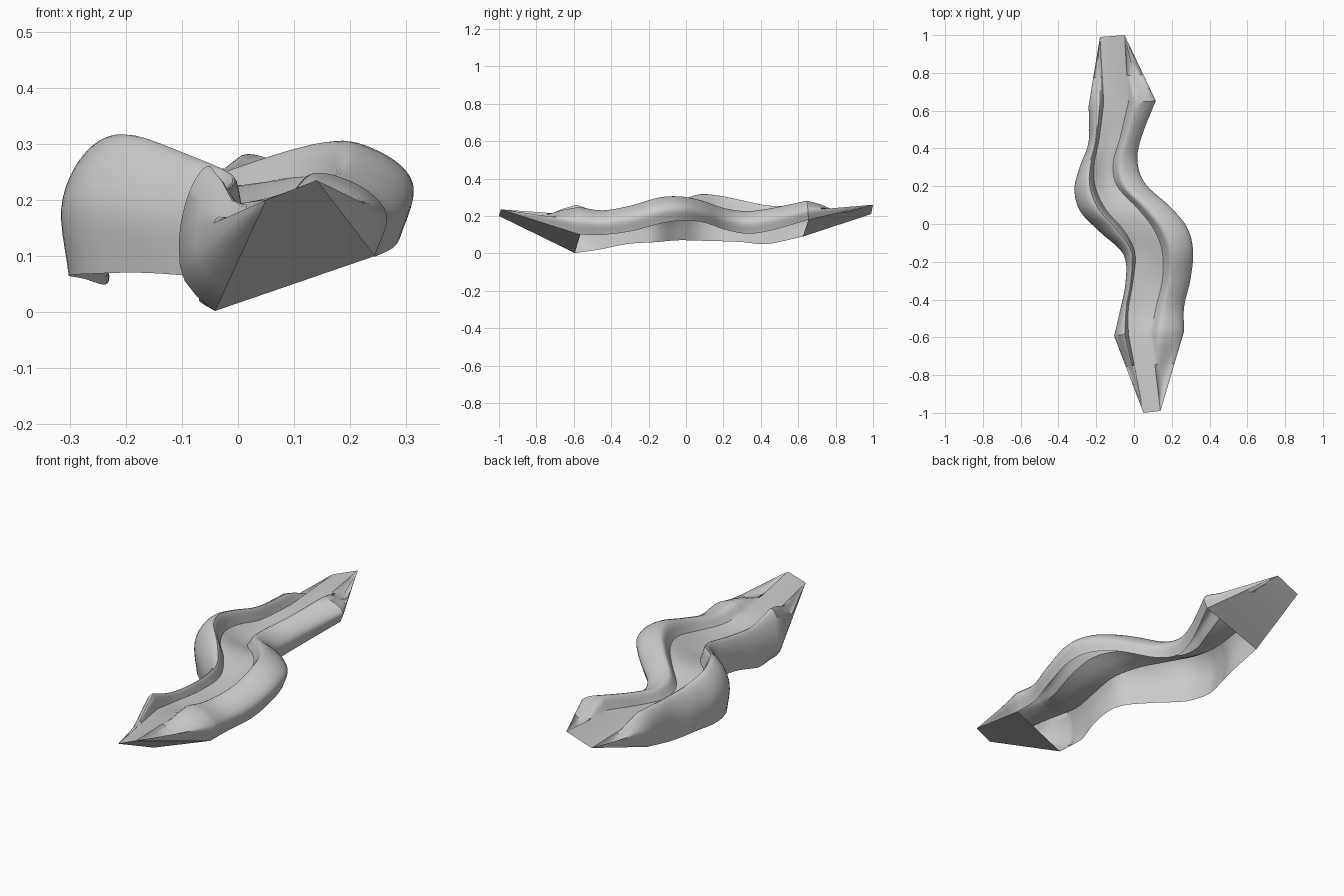
import bpy, bmesh, math
from mathutils import Vector

if "Cube" in bpy.data.objects:
    bpy.data.objects.remove(bpy.data.objects["Cube"])

# Stations along the winding body:
# y, x: left side, left crease, right crease, right side,
#    z: left bottom, left crest, left crease, right crease, right crest, right bottom
KEYS = [
    (-0.58, -0.105, -0.03, 0.09, 0.265, 0.002, 0.26, 0.19, 0.205, 0.248, 0.10),
    (-0.45, -0.075, -0.03, 0.115, 0.265, 0.02, 0.22, 0.175, 0.19, 0.23, 0.10),
    (-0.30, -0.045, -0.005, 0.15, 0.30, 0.05, 0.22, 0.175, 0.205, 0.255, 0.12),
    (-0.15, -0.055, 0.005, 0.15, 0.312, 0.06, 0.245, 0.19, 0.235, 0.297, 0.16),
    (-0.03, -0.18, -0.055, 0.105, 0.28, 0.07, 0.28, 0.215, 0.24, 0.302, 0.175),
    (0.08, -0.285, -0.15, 0.02, 0.19, 0.068, 0.315, 0.235, 0.225, 0.28, 0.165),
    (0.20, -0.315, -0.205, -0.09, 0.06, 0.065, 0.305, 0.23, 0.19, 0.24, 0.125),
    (0.32, -0.285, -0.21, -0.11, 0.018, 0.06, 0.28, 0.215, 0.18, 0.225, 0.105),
    (0.45, -0.24, -0.185, -0.075, 0.04, 0.05, 0.255, 0.195, 0.19, 0.24, 0.125),
    (0.64, -0.24, -0.16, -0.03, 0.115, 0.09, 0.25, 0.20, 0.225, 0.28, 0.18),
]
STEPS = 5
SIDE = 4 * STEPS          # profile index of the left crease


def smooth(points, steps):
    """Catmull-Rom curve through tuples of any length."""
    pts = [tuple(2 * a - b for a, b in zip(points[0], points[1]))] + list(points)
    pts.append(tuple(2 * a - b for a, b in zip(points[-1], points[-2])))
    out = []
    for i in range(1, len(pts) - 2):
        for s in range(steps):
            t = s / steps
            out.append(tuple(
                0.5 * (2 * b + (c - a) * t + (2 * a - 5 * b + 4 * c - d) * t * t
                       + (3 * b - a - 3 * c + d) * t ** 3)
                for a, b, c, d in zip(*pts[i - 1:i + 3])))
    return out + [tuple(points[-1])]


def bank(side, crease, z_bottom, z_crest, z_crease):
    """Bank profile in (x, z), from the open bottom up to the crease."""
    w = side - crease
    h = z_crest - z_bottom
    return smooth([(side - 0.12 * w, z_bottom),
                   (side, z_bottom + 0.5 * h),
                   (side - 0.28 * w, z_bottom + 0.85 * h),
                   (crease + 0.26 * w, z_crest),
                   (crease, z_crease)], STEPS)


def section(key):
    y, lo, lc, rc, ro, lbz, lpz, lcz, rcz, rpz, rbz = key
    left = bank(lo, lc, lbz, lpz, lcz)
    right = bank(ro, rc, rbz, rpz, rcz)
    middle = ((lc + rc) / 2, (lcz + rcz) / 2 - 0.008)
    floor = smooth([(lc, lcz), middle, (rc, rcz)], 3)[1:-1]
    row = left + floor + right[::-1]
    n = len(row) - 1
    return [Vector((x, y + 0.03 * (i / n - 0.5), z)) for i, (x, z) in enumerate(row)]


def tip(a, b):
    """End row: banks collapse onto the two corners of the flat strip."""
    count = len(rows[0])
    span = count - 1 - 2 * SIDE
    return [Vector(a).lerp(Vector(b), min(max((i - SIDE) / span, 0), 1))
            for i in range(count)]


def pocket(inner, end, t, depth):
    """Row part way to a tip, with the banks dipping beside the strip."""
    out = []
    for i, (a, b) in enumerate(zip(inner, end)):
        p = a.lerp(b, t)
        k = min(i, len(inner) - 1 - i)
        if STEPS < k < SIDE:
            p.z -= depth * math.sin(math.pi * (k - STEPS) / (SIDE - STEPS))
        out.append(p)
    return out


# Winding body with pointed ends, open underneath
rows = [section(k) for k in smooth(KEYS, 5)]
for n, row in enumerate(rows[:5]):      # left lower edge curls in at the front
    for i in range(3):
        row[i].x += 0.055 * (1 - n / 5) * (1 - i / 3) ** 2
front_tip = tip((0.05, -1.0, 0.20), (0.14, -0.99, 0.235))
back_tip = tip((-0.18, 0.99, 0.21), (-0.05, 1.0, 0.26))
dips = ((0.2, 0.015), (0.4, 0.045), (0.6, 0.05), (0.8, 0.025))
front = [pocket(rows[0], front_tip, t, d) for t, d in reversed(dips)]
back = [pocket(rows[-1], back_tip, t, d) for t, d in dips]
rows = [front_tip] + front + rows + back + [back_tip]

bm = bmesh.new()
grid = [[bm.verts.new(p) for p in row] for row in rows]
for r0, r1 in zip(grid, grid[1:]):
    for i in range(len(r0) - 1):
        bm.faces.new((r0[i], r0[i + 1], r1[i + 1], r1[i]))

# Sloping end caps, closing the pointed ends from below
for section_rows in (grid[:6], grid[:-7:-1]):
    for r0, r1 in zip(section_rows, section_rows[1:]):
        bm.faces.new((r0[0], r1[0], r1[-1], r0[-1]))

bmesh.ops.remove_doubles(bm, verts=bm.verts, dist=0.0005)
bmesh.ops.recalc_face_normals(bm, faces=bm.faces)
mid = [f for f in bm.faces if abs(f.calc_center_median().y) < 0.5]
if sum(f.normal.z * f.calc_area() for f in mid) < 0:
    bmesh.ops.reverse_faces(bm, faces=bm.faces)

mesh = bpy.data.meshes.new("winding_channel")
bm.to_mesh(mesh)
bm.free()
body = bpy.data.objects.new("winding_channel", mesh)
bpy.context.collection.objects.link(body)
bpy.context.view_layer.objects.active = body
body.select_set(True)
bpy.ops.object.shade_smooth_by_angle(angle=0.6)
